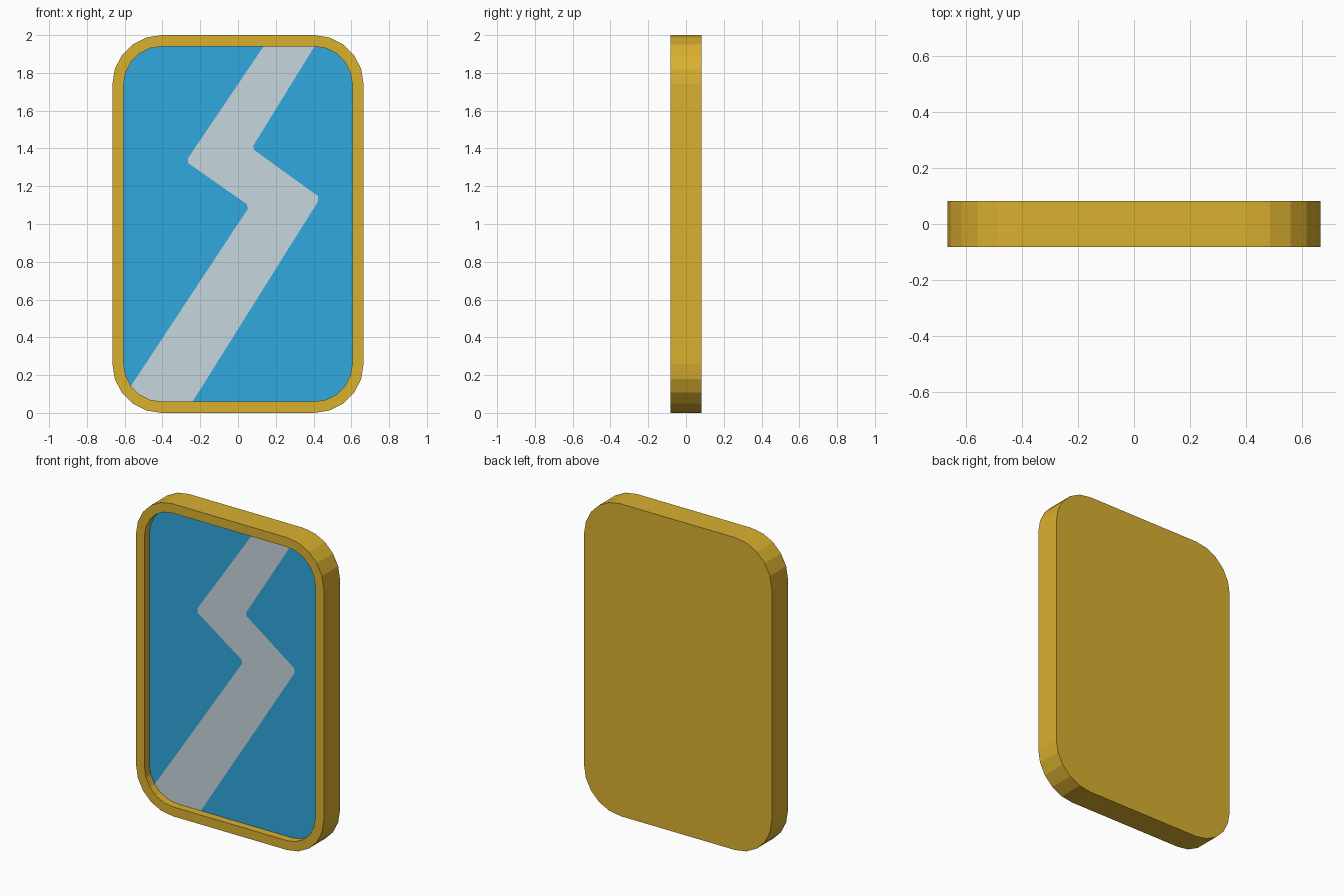
import bpy, bmesh, math

if "Cube" in bpy.data.objects:
    bpy.data.objects.remove(bpy.data.objects["Cube"])

HALF_DEPTH = 0.082
PANEL_Y = -0.033
CORNER_X, CORNER_LOW, CORNER_HIGH = 0.405, 0.26, 1.74


def material(name, rgb):
    mat = bpy.data.materials.new(name)
    lin = [((c / 255 + 0.055) / 1.055) ** 2.4 for c in rgb]
    mat.diffuse_color = (*lin, 1)
    mat.use_nodes = True
    mat.node_tree.nodes["Principled BSDF"].inputs["Base Color"].default_value = mat.diffuse_color
    return mat


def rounded_corners(radius, steps=5):
    """Four corner arcs: top right, top left, bottom left, bottom right."""
    centres = [(CORNER_X, CORNER_HIGH), (-CORNER_X, CORNER_HIGH),
               (-CORNER_X, CORNER_LOW), (CORNER_X, CORNER_LOW)]
    arcs = []
    for i, (cx, cz) in enumerate(centres):
        angles = [math.radians(90 * i + 90 * k / steps) for k in range(steps + 1)]
        arcs.append([(cx + radius * math.cos(a), cz + radius * math.sin(a))
                     for a in angles])
    return arcs


def finish(bm, name, mats):
    mesh = bpy.data.meshes.new(name)
    bm.to_mesh(mesh)
    bm.free()
    for m in mats:
        mesh.materials.append(m)
    obj = bpy.data.objects.new(name, mesh)
    bpy.context.collection.objects.link(obj)
    return obj


gold = material("gold", (218, 176, 48))
blue = material("blue", (49, 168, 222))
silver = material("pale grey", (198, 214, 222))

outer = sum(rounded_corners(0.26), [])
inner_arcs = rounded_corners(0.20)
inner = sum(inner_arcs, [])

# Frame: back, outer wall, front rim and recess wall
bm = bmesh.new()
loops = [[bm.verts.new((x, y, z)) for x, z in pts] for pts, y in
         ((outer, HALF_DEPTH), (outer, -HALF_DEPTH),
          (inner, -HALF_DEPTH), (inner, PANEL_Y))]
n = len(outer)
for a, b in zip(loops, loops[1:]):
    for i in range(n):
        j = (i + 1) % n
        bm.faces.new((a[i], a[j], b[j], b[i]))
bm.faces.new(loops[0][::-1])
bmesh.ops.recalc_face_normals(bm, faces=bm.faces)
finish(bm, "frame", [gold])

# Recessed panel, cut along the two zigzag edges of the stripe
tr, tl, bl, br = inner_arcs
left_edge = [(0.135, 1.94), (-0.265, 1.348), (-0.265, 1.323),
             (0.047, 1.105), (0.052, 1.08), bl[2]]
right_edge = [tr[-1], (0.08, 1.413), (0.085, 1.392),
              (0.423, 1.148), (0.423, 1.118), (-0.24, 0.06)]
regions = [
    (tl + bl[:2] + left_edge[::-1], 0),
    (left_edge + bl[3:] + right_edge[::-1], 1),
    (right_edge + br + tr[:-1], 0),
]
bm = bmesh.new()
for pts, index in regions:
    face = bm.faces.new([bm.verts.new((x, PANEL_Y, z)) for x, z in pts])
    face.material_index = index
bmesh.ops.remove_doubles(bm, verts=bm.verts, dist=0.0005)
finish(bm, "panel", [blue, silver])
